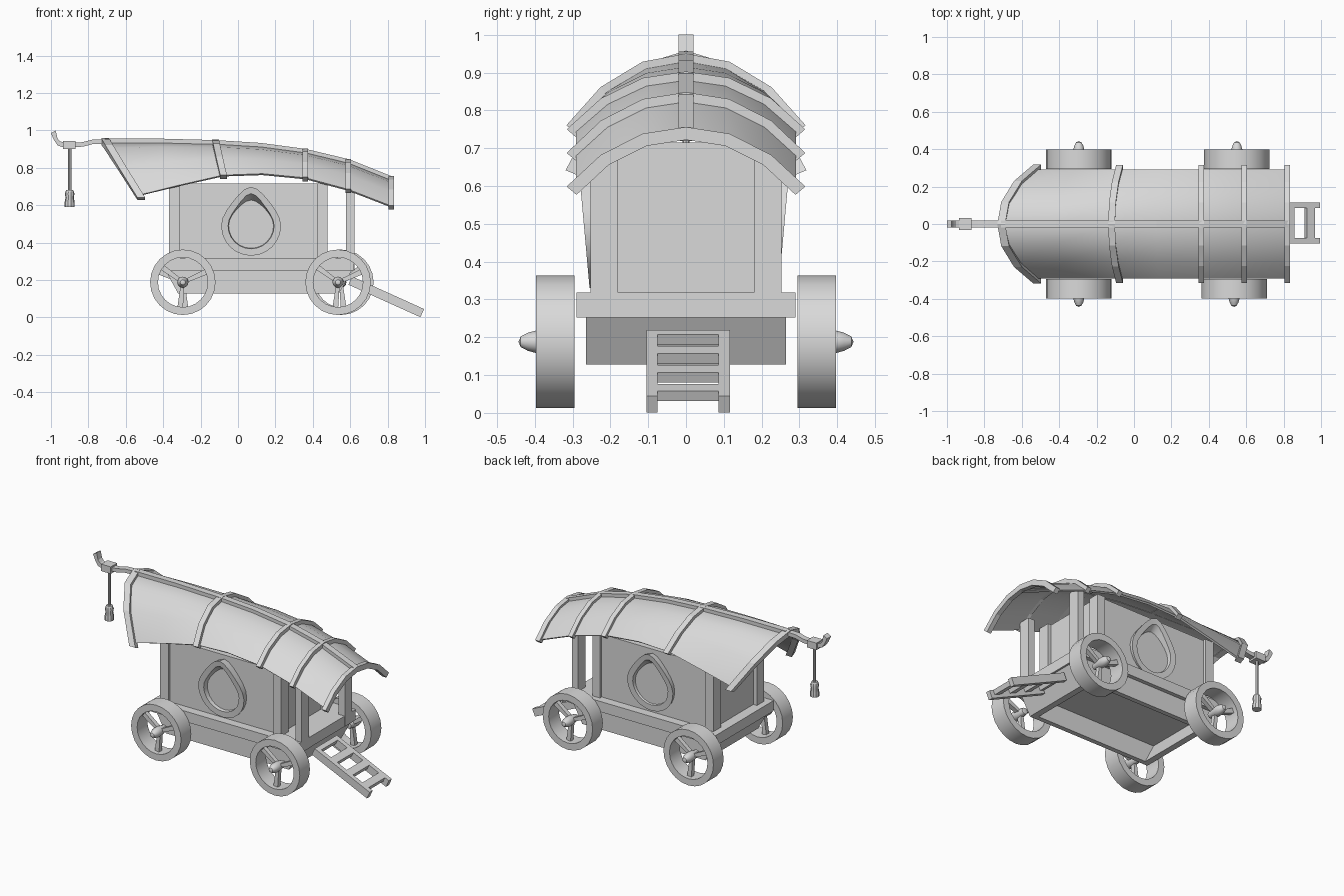
import bpy, bmesh, math
from mathutils import Vector

cube = bpy.data.objects.get("Cube")
if cube:
    bpy.data.objects.remove(cube, do_unlink=True)

TONE = (0.7, 0.7, 0.7, 1)
grey = bpy.data.materials.new("plain_grey")
grey.use_nodes = True
grey.diffuse_color = TONE
grey.node_tree.nodes["Principled BSDF"].inputs["Base Color"].default_value = TONE


def finish(name, bm, smooth=False):
    bmesh.ops.remove_doubles(bm, verts=bm.verts, dist=1e-5)
    bmesh.ops.recalc_face_normals(bm, faces=bm.faces)
    mesh = bpy.data.meshes.new(name)
    bm.to_mesh(mesh)
    bm.free()
    mesh.materials.append(grey)
    ob = bpy.data.objects.new(name, mesh)
    bpy.context.collection.objects.link(ob)
    if smooth:
        bpy.ops.object.select_all(action='DESELECT')
        ob.select_set(True)
        bpy.context.view_layer.objects.active = ob
        bpy.ops.object.shade_smooth_by_angle(angle=math.radians(32))
    return ob


def loft(name, rings, loop=False, caps=True, smooth=False):
    """Skin a list of equal closed cross-sections."""
    bm = bmesh.new()
    rows = [[bm.verts.new(p) for p in ring] for ring in rings]
    pairs = list(zip(rows, rows[1:])) + ([(rows[-1], rows[0])] if loop else [])
    n = len(rows[0])
    for a, b in pairs:
        for i in range(n):
            j = (i + 1) % n
            bm.faces.new((a[i], a[j], b[j], b[i]))
    if caps and not loop:
        bm.faces.new(rows[0])
        bm.faces.new(rows[-1])
    return finish(name, bm, smooth)


def box(name, x, y, z):
    return loft(name, [[(x[0], y[0], h), (x[1], y[0], h), (x[1], y[1], h), (x[0], y[1], h)] for h in z])


def lathe(name, profile, origin, axis, side=1, seg=20, loop=False):
    """Spin (radius, height) points about the y or z axis."""
    o = Vector(origin)
    rings = []
    for r, h in profile:
        ring = []
        for k in range(seg):
            c, s = r * math.cos(math.tau * k / seg), r * math.sin(math.tau * k / seg)
            ring.append(o + Vector((c, side * h, s) if axis == 'y' else (c, s, h)))
        rings.append(ring)
    return loft(name, rings, loop, caps=False, smooth=True)


def beam(name, path, half, up, down):
    """Rectangular bar following (x, z) points."""
    pts = [Vector((x, 0, z)) for x, z in path]
    rings = []
    for i, p in enumerate(pts):
        d = (pts[min(i + 1, len(pts) - 1)] - pts[max(i - 1, 0)]).normalized()
        n = Vector((-d.z, 0, d.x))
        w = Vector((0, half, 0))
        rings.append([p + n * up - w, p + n * up + w, p - n * down + w, p - n * down - w])
    return loft(name, rings)


# Platform and the tapered tub beneath it, open at the bottom
box("platform", (-0.41, 0.62), (-0.29, 0.29), (0.252, 0.318))
loft("undercarriage", [
    [(x0, -y, z), (x1, -y, z), (x1, y, z), (x0, y, z)] for x0, x1, y, z in (
        (-0.39, 0.61, 0.265, 0.255), (-0.32, 0.54, 0.265, 0.128),
        (-0.28, 0.50, 0.235, 0.128), (-0.34, 0.56, 0.235, 0.250))])

# Cabin walls and posts
box("cabin", (-0.345, 0.455), (-0.235, 0.235), (0.31, 0.715))
for s, label in ((-1, "right"), (1, "left")):
    y = sorted((s * 0.18, s * 0.253))
    box(label + "_rear_post", (-0.37, -0.31), y, (0.31, 0.716))
    box(label + "_door_post", (0.425, 0.478), y, (0.31, 0.716))
    box(label + "_porch_post", (0.578, 0.622), y, (0.252, 0.70))


# Teardrop window surrounds leaning outward at the top
def teardrop(r, peak, y0, lean, side):
    ring = []
    for k in range(24):
        a = math.tau * k / 24
        c, s = math.cos(a), math.sin(a)
        up = max(s, 0)
        z = r * s * (1 + peak * up ** 3)
        x = r * c * (1 - 0.22 * up * up)
        ring.append((0.07 + x, side * (y0 + lean * (z + 0.16)), 0.49 + z))
    return ring


for s, label, y0 in ((-1, "right", 0.255), (1, "left", 0.245)):
    loft(label + "_window_frame", [
        teardrop(0.155, 0.28, 0.230, 0, s), teardrop(0.16, 0.30, y0, 0.09, s),
        teardrop(0.123, 0.40, y0 - 0.002, 0.09, s), teardrop(0.120, 0.14, 0.234, 0, s)],
        caps=False, smooth=True)

# Roof: each station is ridge x, ridge z, eave x, eave z
stations = [(-0.71, 0.940, -0.53, 0.655), (-0.42, 0.940, -0.32, 0.707),
            (-0.12, 0.932, -0.08, 0.762), (0.12, 0.917, 0.13, 0.770),
            (0.36, 0.885, 0.36, 0.748), (0.59, 0.830, 0.59, 0.686),
            (0.82, 0.738, 0.82, 0.597)]
STEPS = [-1, -0.71, -0.36, 0, 0.36, 0.71, 1]


def roof_point(st, t, lift=0):
    """Point across the arched roof, raised along its normal."""
    def at(u):
        f = u * u * (0.84 + 0.16 * u * u)
        return Vector((st[0] + (st[2] - st[0]) * f, 0.293 * u, st[1] + (st[3] - st[1]) * f))
    d = at(t + 0.05) - at(t - 0.05)
    return at(t) + Vector((0, -d.z, d.y)).normalized() * lift


loft("roof", [[roof_point(st, t, -0.002) for t in STEPS] +
              [roof_point(st, t, -0.014) for t in reversed(STEPS)] for st in stations], smooth=True)

# Ribs over the roof
for i, (k, w) in enumerate(((0, 0.021), (2, 0.018), (4, 0.015), (5, 0.014), (6, 0.015))):
    e = Vector((w, 0, 0))
    rings = []
    for t in STEPS:
        hi, lo = (roof_point(stations[k], t * 1.03, h) for h in (0.018, -0.016))
        rings.append([hi - e, hi + e, lo + e, lo - e])
    loft("roof_rib_%d" % (i + 1), rings)

# Ridge beam, drawn out into the lantern arm
beam("ridge_beam", [(st[0], st[1]) for st in stations], 0.02, 0.016, 0.020)
beam("lantern_arm", [(-0.70, 0.940), (-0.78, 0.938), (-0.83, 0.925), (-0.88, 0.922)], 0.018, 0.012, 0.012)
box("arm_block", (-0.935, -0.868), (-0.032, 0.032), (0.90, 0.944))
loft("arm_hook", [[(x0, -0.02, z0), (x0, 0.02, z0), (x1, 0.02, z1), (x1, -0.02, z1)] for x0, z0, x1, z1 in (
    (-0.93, 0.908, -0.93, 0.935), (-0.965, 0.920, -0.952, 0.942),
    (-0.985, 0.950, -0.965, 0.957), (-1.0, 0.985, -0.975, 1.0))])

# Hanging lantern
lathe("lantern_rod", [(0, 0.67), (0.009, 0.67), (0.009, 0.91), (0, 0.91)], (-0.9, 0, 0), 'z', seg=8)
lathe("lantern", [(0, 0.59), (0.027, 0.59), (0.027, 0.615), (0.022, 0.64), (0.026, 0.662),
                  (0.018, 0.682), (0, 0.682)], (-0.9, 0, 0), 'z', seg=10)

# Wheels with three slim spokes and a pointed hub
for s, label in ((-1, "right"), (1, "left")):
    for cx, place in ((-0.295, "rear"), (0.535 if s < 0 else 0.55, "front")):
        name = label + "_" + place
        o = Vector((cx, 0, 0.188))
        lathe(name + "_wheel", [(0.175, 0.295), (0.175, 0.397), (0.133, 0.397), (0.133, 0.295)],
              o, 'y', s, seg=24, loop=True)
        lathe(name + "_hub", [(0, 0.31), (0.020, 0.315), (0.028, 0.36), (0.030, 0.395),
                              (0.024, 0.418), (0.014, 0.437), (0, 0.443)], o, 'y', s, seg=12)
        for k in range(3):
            a = math.radians(-90 + 6 * s + 120 * k)
            out, across = Vector((math.cos(a), 0, math.sin(a))), Vector((-math.sin(a), 0, math.cos(a)))
            loft("%s_spoke_%d" % (name, k + 1), [
                [o + out * r + across * (w * u) + Vector((0, s * (0.355 + 0.014 * v), 0))
                 for u, v in ((-1, -1), (1, -1), (1, 1), (-1, 1))]
                for r, w in ((0.015, 0.010), (0.14, 0.015))])

# Entry ladder, rungs flush with the tops of the rails
top, foot = Vector((0.60, 0, 0.197)), Vector((0.985, 0, 0.023))
run = (foot - top).normalized()
lift = Vector((-run.z, 0, run.x))


def slab(name, a, b, y0, y1, down):
    loft(name, [[p + lift * h + Vector((0, y, 0)) for y, h in
                 ((y0, 0.024), (y1, 0.024), (y1, -down), (y0, -down))] for p in (a, b)])


slab("ladder_right_rail", top, foot, -0.105, -0.075, 0.024)
slab("ladder_left_rail", top, foot, 0.086, 0.116, 0.024)
for k in range(4):
    c = foot - run * (0.030 + 0.121 * k)
    slab("ladder_rung_%d" % (k + 1), c - run * (0.048 if k < 3 else 0.029), c, -0.08, 0.09, 0.005)
